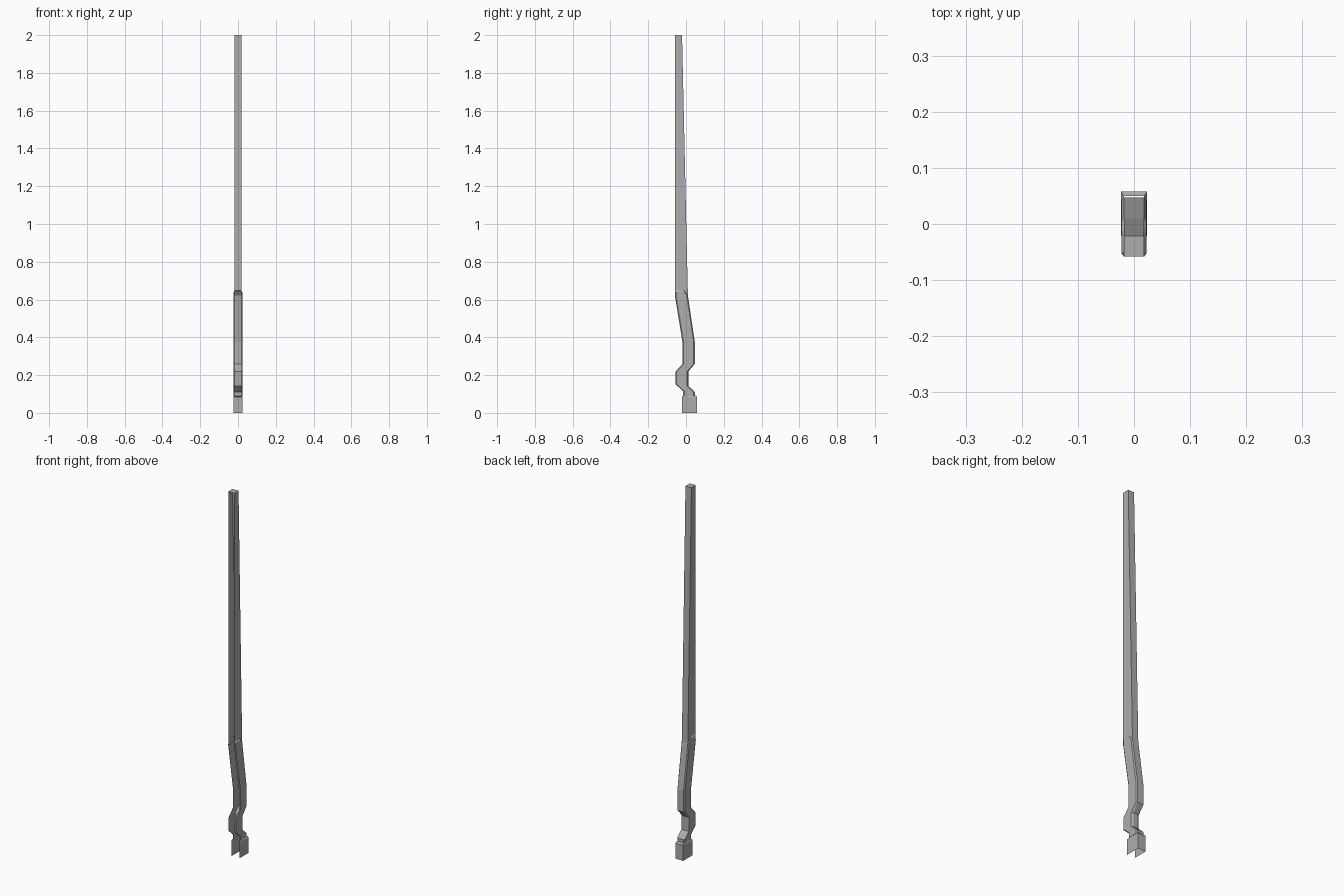
import bpy

if "Cube" in bpy.data.objects:
    bpy.data.objects.remove(bpy.data.objects["Cube"])

grey = bpy.data.materials.new("dark_grey")
grey.diffuse_color = (0.42, 0.42, 0.42, 1)
grey.use_nodes = True
grey.node_tree.nodes["Principled BSDF"].inputs["Base Color"].default_value = grey.diffuse_color


def make_mesh(name, verts, faces):
    mesh = bpy.data.meshes.new(name)
    mesh.from_pydata(verts, [], faces)
    mesh.validate()
    mesh.materials.append(grey)
    obj = bpy.data.objects.new(name, mesh)
    bpy.context.collection.objects.link(obj)
    return obj


def loft(name, rings, cap_top=False):
    """Skin point rows running right front -> back -> left front (front stays open)."""
    n = len(rings[0])
    verts = [p for ring in rings for p in ring]
    faces = []
    for r in range(len(rings) - 1):
        for i in range(n - 1):
            a, b = r * n + i, (r + 1) * n + i
            faces.append((a, a + 1, b + 1, b))
    if cap_top:
        faces.append(tuple(range(len(verts) - n, len(verts))))
    return make_mesh(name, verts, faces)


def channel(x, y0, y1, z0, z1):
    return [(x, y0, z0), (x, y1, z1), (-x, y1, z1), (-x, y0, z0)]


# Grip shell: front y, front z, back y, back z, side half width, back half width
EDGE, SIDE, INSET = 0.018, 0.0225, 0.006
stations = [
    (-0.015, 0.090, 0.047, 0.090, SIDE, EDGE),
    (-0.015, 0.115, 0.047, 0.110, SIDE, EDGE),
    (-0.056, 0.152, 0.012, 0.143, SIDE, 0.012),
    (-0.056, 0.218, 0.012, 0.219, SIDE, 0.012),
    (-0.018, 0.260, 0.047, 0.260, SIDE, EDGE),
    (-0.018, 0.370, 0.047, 0.374, SIDE, EDGE),
    (-0.058, 0.615, 0.010, 0.622, SIDE, EDGE),
    (-0.057, 0.640, -0.004, 0.640, SIDE, EDGE),
    (-0.056, 0.648, -0.012, 0.648, EDGE, EDGE),
]
rings = []
for fy, fz, by, bz, side, back in stations:
    half = [(EDGE, fy, fz), (side, fy + INSET, fz),
            (side, by - INSET, bz), (back, by, bz)]
    rings.append(half + [(-x, y, z) for x, y, z in reversed(half)])
loft("grip", rings)

# Blade shell: straight front edge, tapering back, closed tip
loft("blade", [channel(EDGE, -0.058, 0.010, 0.615, 0.622),
               channel(EDGE, -0.058, -0.021, 2.0, 2.0)], cap_top=True)

# Socket: channel open at the front and bottom, with a chamfered shoulder
loft("end_socket", [channel(0.0235, -0.022, 0.058, 0, 0),
                    channel(0.0235, -0.022, 0.058, 0.085, 0.085),
                    channel(EDGE, -0.015, 0.050, 0.093, 0.093)])
